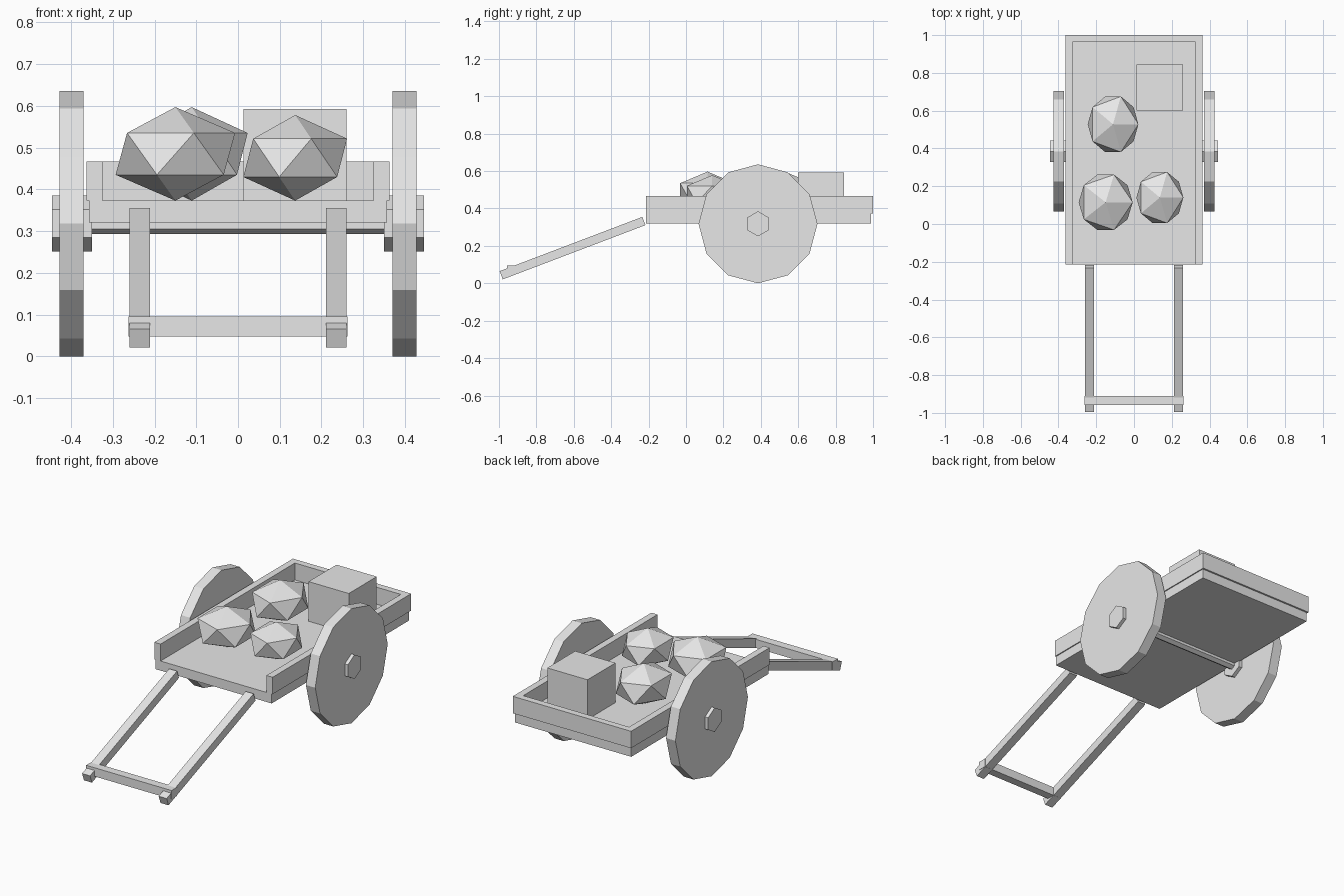
import bpy
import math
from mathutils import Matrix, Vector

old = bpy.data.objects.get("Cube")
if old:
    bpy.data.objects.remove(old, do_unlink=True)

grey = bpy.data.materials.new("plain grey")
grey.use_nodes = True
colour = (0.8, 0.8, 0.8, 1)
grey.diffuse_color = colour
grey.node_tree.nodes["Principled BSDF"].inputs["Base Color"].default_value = colour


def finish(name):
    obj = bpy.context.object
    obj.name = name
    obj.data.materials.append(grey)
    return obj


def box(name, low, high):
    """Box between two opposite corners."""
    low, high = Vector(low), Vector(high)
    bpy.ops.mesh.primitive_cube_add(size=1)
    obj = finish(name)
    obj.data.transform(Matrix.Translation((low + high) / 2) @ Matrix.Diagonal((*(high - low), 1)))
    return obj


def disc(name, sides, radius, x0, x1, turn=0.0):
    """Flat-sided cylinder along x, on the wheel centre line."""
    bpy.ops.mesh.primitive_cylinder_add(vertices=sides, radius=radius, depth=x1 - x0)
    obj = finish(name)
    obj.data.transform(Matrix.Translation(((x0 + x1) / 2, 0.385, 0.318))
                       @ Matrix.Rotation(turn, 4, 'X')
                       @ Matrix.Rotation(math.pi / 2, 4, 'Y'))
    return obj


# Cart bed with an open front
box("bed_floor", (-0.357, -0.215, 0.32), (0.357, 0.99, 0.373))
box("back_board", (-0.363, 0.963, 0.373), (0.363, 1.0, 0.467))

# Axle
disc("axle", 6, 0.025, -0.36, 0.36, math.pi / 2)

# Pull shafts slope from the bed down to the handle
start, end = Vector((0, -0.225, 0.333)), Vector((0, -0.988, 0.043))
slope = math.atan2(start.z - end.z, start.y - end.y)
length = (start - end).length

for side, s in (("left", 1), ("right", -1)):
    xs = sorted((s * 0.325, s * 0.363))
    box(side + "_side_board", (xs[0], -0.215, 0.373), (xs[1], 0.963, 0.467))
    xs = sorted((s * 0.37, s * 0.427))
    disc(side + "_wheel", 12, 0.318, *xs)
    xs = sorted((s * 0.35, s * 0.446))
    disc(side + "_hub", 6, 0.067, *xs, math.pi / 2)
    shaft = box(side + "_shaft", (-0.0245, -length / 2, -0.0235), (0.0245, length / 2, 0.0235))
    shaft.data.transform(Matrix.Translation((start + end) / 2 + Vector((s * 0.235, 0, 0)))
                         @ Matrix.Rotation(slope, 4, 'X'))

box("handle_bar", (-0.262, -0.957, 0.047), (0.262, -0.91, 0.095))

# Cargo
box("crate", (0.013, 0.6, 0.373), (0.26, 0.845, 0.593))
for name, centre, size in (
    ("front_right_sack", (-0.15, 0.115, 0.485), (0.16, 0.172, 0.112)),
    ("front_left_sack", (0.137, 0.14, 0.4755), (0.139, 0.159, 0.1025)),
    ("rear_sack", (-0.111, 0.528, 0.485), (0.15, 0.173, 0.112)),
):
    bpy.ops.mesh.primitive_ico_sphere_add(subdivisions=1, radius=1)
    sack = finish(name)
    sack.data.transform(Matrix.Translation(centre) @ Matrix.Diagonal((*size, 1)))
